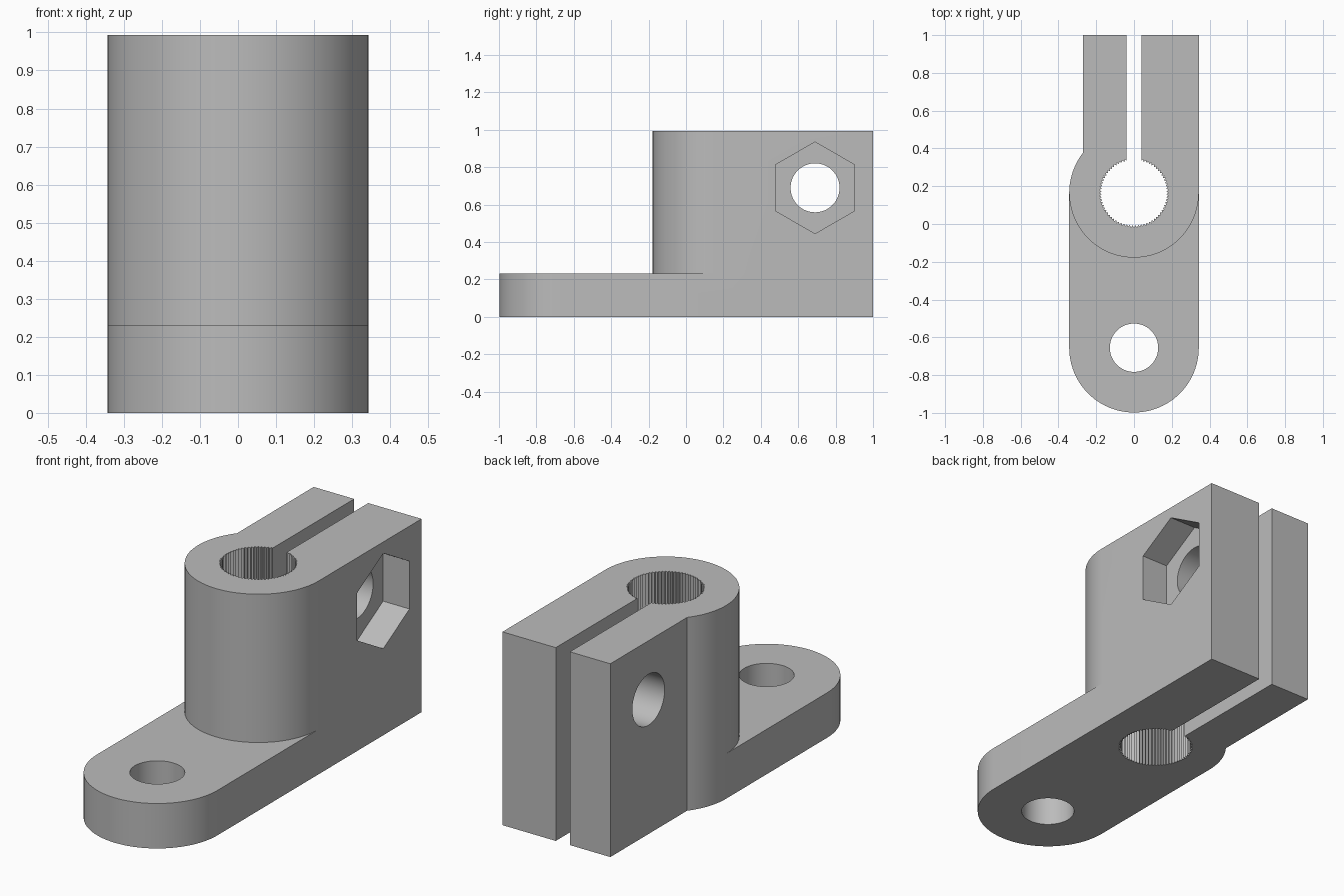
import bpy, bmesh
from math import sin, cos, pi, acos, radians
from mathutils import Matrix

if "Cube" in bpy.data.objects:
    bpy.data.objects.remove(bpy.data.objects["Cube"], do_unlink=True)

R = 0.343            # outer radius and right side of the clamp
LEFT = 0.27          # left side of the clamp jaws
BORE_Y, FOOT_Y = 0.165, -0.655
TOP, FOOT_TOP = 0.993, 0.231
BOLT = 0.69          # bolt axis, same along y and z

steel = bpy.data.materials.new("grey steel")
steel.use_nodes = True
grey = (0.5, 0.5, 0.5, 1)
steel.diffuse_color = grey
steel.node_tree.nodes["Principled BSDF"].inputs["Base Color"].default_value = grey


def arc(cy, r, start, end, n):
    return [(r * cos(start + (end - start) * i / n),
             cy + r * sin(start + (end - start) * i / n)) for i in range(n + 1)]


def prism(name, pts, z0, z1, matrix=Matrix()):
    """Extrude a flat outline from z0 to z1, then place it."""
    bm = bmesh.new()
    face = bm.faces.new([bm.verts.new((x, y, z0)) for x, y in pts])
    new = bmesh.ops.extrude_face_region(bm, geom=[face])["geom"]
    bmesh.ops.translate(bm, vec=(0, 0, z1 - z0),
                        verts=[v for v in new if isinstance(v, bmesh.types.BMVert)])
    bmesh.ops.recalc_face_normals(bm, faces=bm.faces)
    bm.transform(matrix)
    mesh = bpy.data.meshes.new(name)
    bm.to_mesh(mesh)
    bm.free()
    mesh.materials.append(steel)
    obj = bpy.data.objects.new(name, mesh)
    bpy.context.collection.objects.link(obj)
    return obj


def combine(target, tool, operation):
    """Apply a boolean and discard the tool."""
    bpy.context.view_layer.objects.active = target
    mod = target.modifiers.new(operation, 'BOOLEAN')
    mod.operation, mod.solver, mod.object = operation, 'EXACT', tool
    tool.hide_render = True
    bpy.ops.object.modifier_apply(modifier=mod.name)
    bpy.data.objects.remove(tool, do_unlink=True)


def outline(front_y):
    """Rounded front, straight right side, stepped-in left jaw."""
    meet = pi - acos(LEFT / R)
    shoulder = arc(BORE_Y, R, meet, pi, 12)
    front = arc(front_y, R, pi, 2 * pi, 48)
    if front_y == BORE_Y:
        front = front[1:]
    return front + [(R, 1), (-LEFT, 1)] + shoulder


# Tall clamp on a flat foot
body = prism("clamp_bracket", outline(BORE_Y), 0, TOP)
combine(body, prism("foot", outline(FOOT_Y), 0, FOOT_TOP), 'UNION')

# Foot hole
combine(body, prism("foot_hole", arc(FOOT_Y, 0.128, 0, 2 * pi, 64)[:-1], -0.1, TOP), 'DIFFERENCE')

# Slot between the jaws
slot = [(-0.04, BORE_Y), (0.04, BORE_Y), (0.04, 1.1), (-0.04, 1.1)]
combine(body, prism("slot", slot, -0.1, 1.1), 'DIFFERENCE')

# Toothed bore
teeth = 72
bore = [((0.183 - 0.011 * (i % 2)) * cos(pi * i / teeth),
         BORE_Y + (0.183 - 0.011 * (i % 2)) * sin(pi * i / teeth)) for i in range(2 * teeth)]
combine(body, prism("bore", bore, -0.1, 1.1), 'DIFFERENCE')

# Bolt hole and hexagonal nut pocket, both along x
along_x = Matrix.Translation((0, BOLT, BOLT)) @ Matrix.Rotation(pi / 2, 4, 'Y')
combine(body, prism("bolt_hole", arc(0, 0.131, 0, 2 * pi, 64)[:-1], -0.5, 0.5, along_x), 'DIFFERENCE')
combine(body, prism("nut_pocket", arc(0, 0.245, 0, 2 * pi, 6)[:-1], R - 0.15, 0.5, along_x), 'DIFFERENCE')

# Smooth curved walls, crisp edges
bpy.ops.object.select_all(action='DESELECT')
body.select_set(True)
bpy.context.view_layer.objects.active = body
bpy.ops.object.shade_smooth_by_angle(angle=radians(20))
